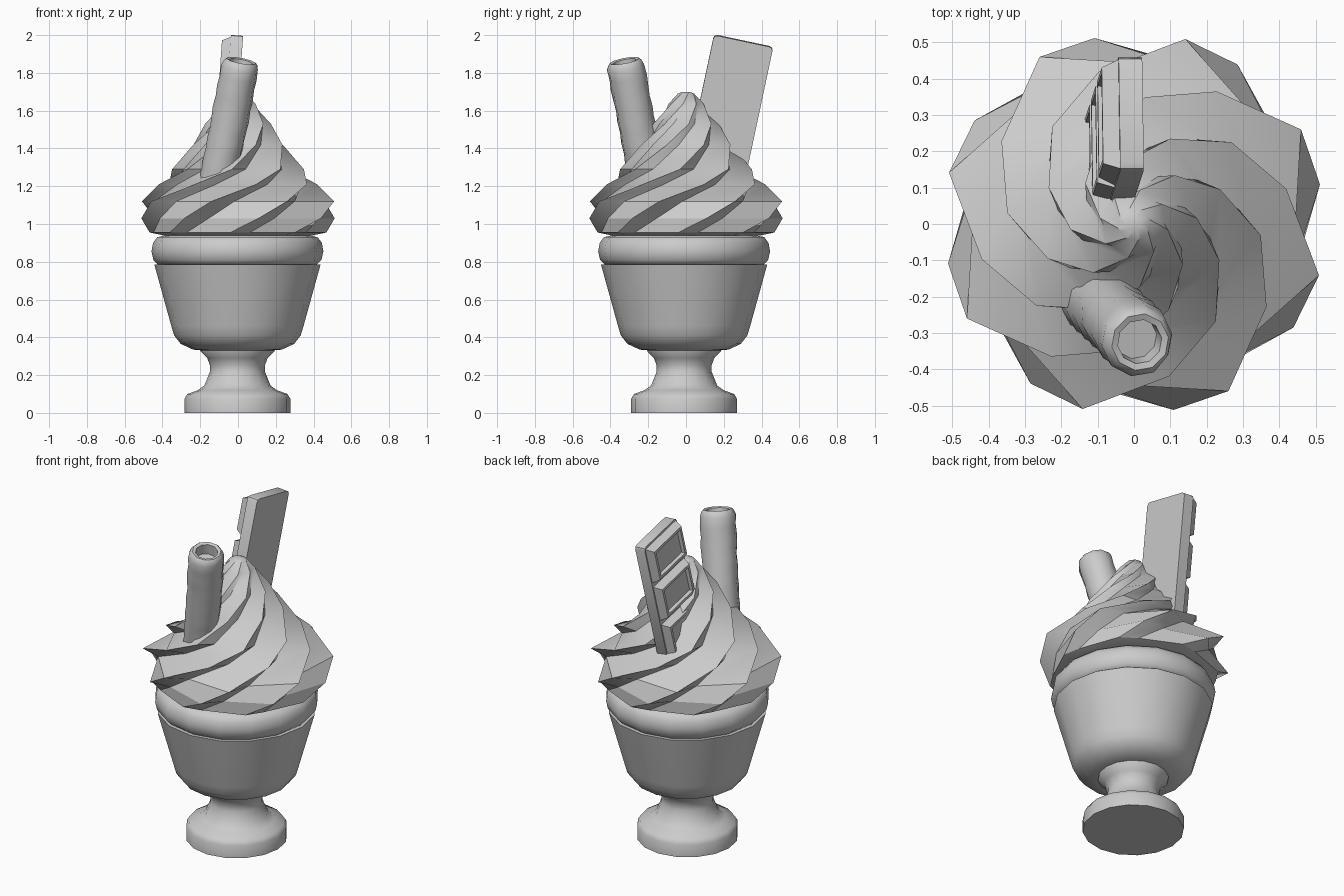
import bpy, bmesh
from math import sin, cos, pi, radians
from mathutils import Matrix, Vector

cube = bpy.data.objects.get("Cube")
if cube:
    bpy.data.objects.remove(cube)

grey = bpy.data.materials.new("plain_grey")
grey.use_nodes = True
grey.diffuse_color = (0.6, 0.6, 0.6, 1)
grey.node_tree.nodes["Principled BSDF"].inputs["Base Color"].default_value = grey.diffuse_color


def finish(bm, name, angle=30):
    """Turn a bmesh into a shaded object."""
    bmesh.ops.recalc_face_normals(bm, faces=bm.faces)
    mesh = bpy.data.meshes.new(name)
    bm.to_mesh(mesh)
    bm.free()
    obj = bpy.data.objects.new(name, mesh)
    mesh.materials.append(grey)
    bpy.context.collection.objects.link(obj)
    bpy.ops.object.select_all(action='DESELECT')
    obj.select_set(True)
    bpy.context.view_layer.objects.active = obj
    bpy.ops.object.shade_smooth_by_angle(angle=radians(angle))
    return obj


def loft(name, rings, angle=30):
    """Skin a stack of closed rings and cap both ends."""
    bm = bmesh.new()
    loops = [[bm.verts.new(p) for p in ring] for ring in rings]
    n = len(loops[0])
    for a, b in zip(loops, loops[1:]):
        for i in range(n):
            j = (i + 1) % n
            bm.faces.new((a[i], a[j], b[j], b[i]))
    bm.faces.new(loops[0][::-1])
    bm.faces.new(loops[-1])
    return finish(bm, name, angle)


def circle(r, z, n=16):
    return [Vector((r * cos(2 * pi * i / n), r * sin(2 * pi * i / n), z)) for i in range(n)]


def lathe(name, profile, n=16, angle=30):
    return loft(name, [circle(r, z, n) for r, z in profile], angle)


# Goblet: foot with stem, bowl and rounded rim
goblet = [
    lathe("foot_and_stem", [(.28, 0), (.28, .075), (.265, .1), (.21, .12), (.175, .145), (.145, .22),
                            (.145, .25), (.16, .29), (.195, .325), (.195, .34)], angle=50),
    lathe("bowl", [(.18, .33), (.235, .335), (.3, .365), (.335, .41), (.35, .46), (.44, .785), (.39, .785)]),
    lathe("rim", [(.38, .78), (.42, .785), (.445, .81), (.455, .855), (.447, .9), (.425, .93), (.38, .94)], angle=50),
]
for part in goblet:
    part.location = (-.003, -.01, 0)

# Piped cream: eight spiral flutes, each with a ridge and a valley
FLUTES = 8


def flute_ring(r, z, turn, depth):
    ring = []
    for i in range(FLUTES):
        for offset, k in ((0, 1), (13, depth)):
            a = radians(turn + offset + i * 360 / FLUTES)
            ring.append((r * k * cos(a), r * k * sin(a), z))
    return ring


loft("cream_swirl", [flute_ring(*row) for row in [
    (.40, .94, -8, 1), (.47, .955, -5, .96), (.523, 1.03, 12, .87), (.528, 1.12, 29.5, .84),
    (.43, 1.21, 58, .83), (.35, 1.29, 85, .83), (.255, 1.42, 112, .83), (.175, 1.53, 140, .84),
    (.095, 1.635, 170, .88), (.045, 1.69, 195, .95), (.02, 1.7, 205, 1)]])

# Rolled wafer: hollow tube with a faint spiral wrap
SIDES = 10
LENGTH = .72
rolled = []
for s in range(13):
    z = (LENGTH - .035) * s / 12
    ring = circle(1, z, SIDES)
    for i, p in enumerate(ring):
        wrap = ((i / SIDES + z / .13) % 1) * .008
        p.x *= .096 + wrap
        p.y *= .096 + wrap
    rolled.append(ring)
for r, z in ((.09, LENGTH - .01), (.08, LENGTH), (.062, LENGTH - .005), (.06, LENGTH - .07)):
    rolled.append(circle(r, z, SIDES))
wafer = loft("rolled_wafer", rolled, 40)
base, tip = Vector((-.118, -.19, 1.17)), Vector((.017, -.325, 1.865))
wafer.matrix_world = Matrix.Translation(base) @ (tip - base).to_track_quat('Z', 'Y').to_matrix().to_4x4()


# Chocolate bar: slab with raised, framed squares down one side
def box(bm, lo, hi):
    size = Vector(hi) - Vector(lo)
    mid = (Vector(hi) + Vector(lo)) / 2
    return bmesh.ops.create_cube(bm, size=1, matrix=Matrix.Translation(mid) @ Matrix.Diagonal((*size, 1)))['verts']


WIDTH, PITCH, SLAB = .32, .25, .065
bm = bmesh.new()
box(bm, (-SLAB, -WIDTH / 2, -3 * PITCH), (0, WIDTH / 2, 0))
corners = [e for e in bm.edges if abs(e.verts[0].co.x - e.verts[1].co.x) > .01]
bmesh.ops.bevel(bm, geom=corners, offset=.02, segments=2, profile=.5, affect='EDGES')
for k in range(3):
    top = -PITCH * k
    verts = box(bm, (-SLAB - .045, -WIDTH / 2 + .003, top - PITCH + .012), (-SLAB + .01, WIDTH / 2 - .003, top - .008))
    face = next(f for f in {f for v in verts for f in v.link_faces} if f.calc_center_median().x < -SLAB - .04)
    mid = face.calc_center_median()
    for v in face.verts:
        v.co.y *= .86
        v.co.z = mid.z + (v.co.z - mid.z) * .8
    bmesh.ops.inset_region(bm, faces=[face], thickness=.022)
    bmesh.ops.inset_region(bm, faces=[face], thickness=.008, depth=-.018)
bar = finish(bm, "chocolate_bar")
bar.matrix_world = (Matrix.Translation((.025, .305, 1.967)) @ Matrix.Rotation(radians(4), 4, 'Y')
                    @ Matrix.Rotation(radians(-12), 4, 'X'))
